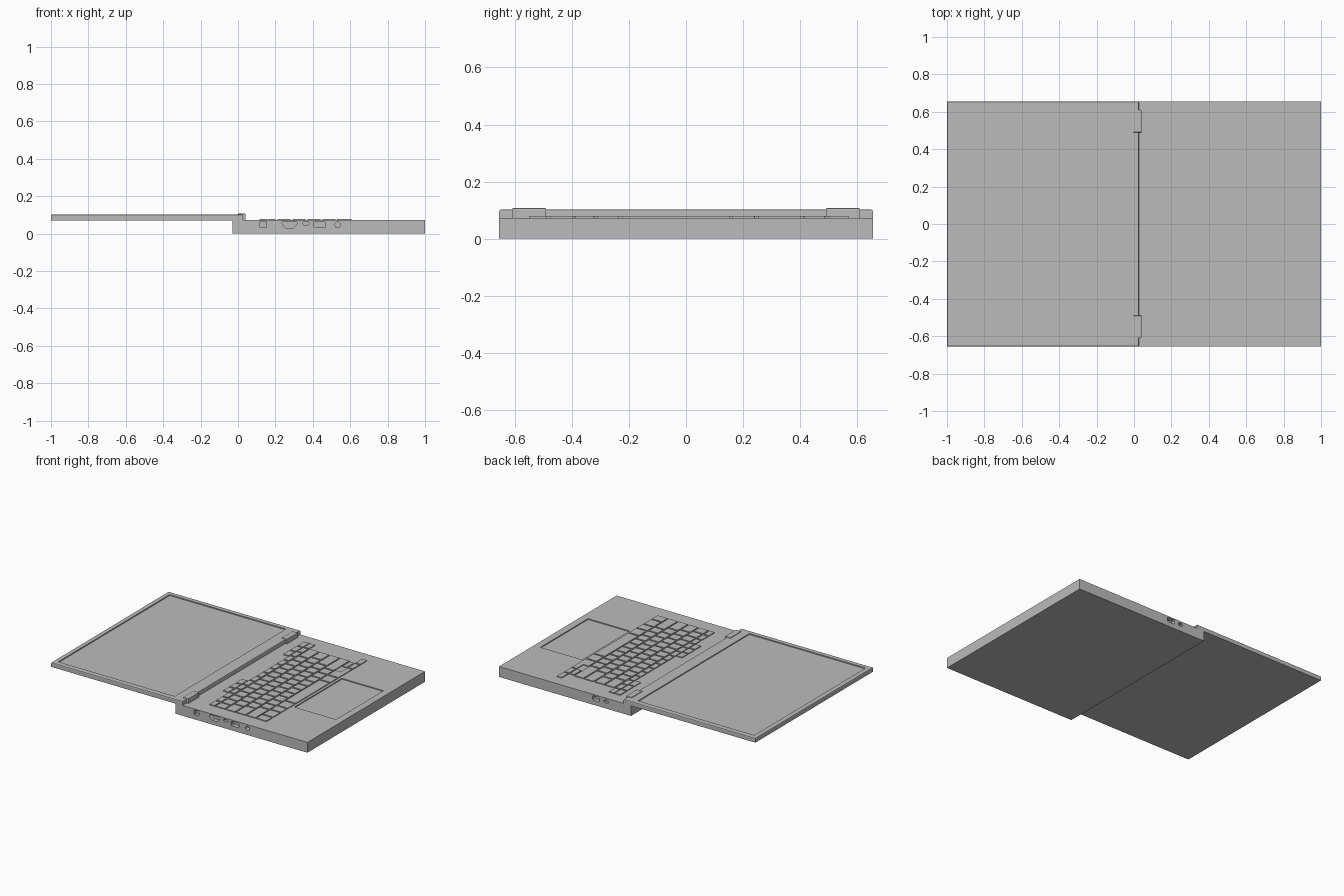
import bpy, bmesh, math

cube = bpy.data.objects.get("Cube")
if cube:
    bpy.data.objects.remove(cube, do_unlink=True)

grey = bpy.data.materials.new("plain_grey")
grey.use_nodes = True
colour = (0.5, 0.5, 0.5, 1)
grey.diffuse_color = colour
grey.node_tree.nodes["Principled BSDF"].inputs["Base Color"].default_value = colour

HALF_Y = 0.655
DECK = 0.073
LID_TOP = 0.102


def finish(bm, name):
    bmesh.ops.recalc_face_normals(bm, faces=bm.faces)
    mesh = bpy.data.meshes.new(name)
    bm.to_mesh(mesh)
    bm.free()
    obj = bpy.data.objects.new(name, mesh)
    bpy.context.collection.objects.link(obj)
    mesh.materials.append(grey)
    return obj


def add_box(bm, x, y, z):
    """Add a box given as low and high limits on each axis."""
    verts = bmesh.ops.create_cube(bm, size=1)["verts"]
    for v in verts:
        v.co = [lo + (c + 0.5) * (hi - lo) for c, (lo, hi) in zip(v.co, (x, y, z))]
    return verts


def box(name, x, y, z):
    bm = bmesh.new()
    add_box(bm, x, y, z)
    return finish(bm, name)


def prism(name, outline, y0, y1):
    """Extrude an x-z outline along y."""
    bm = bmesh.new()
    face = bm.faces.new([bm.verts.new((x, y0, z)) for x, z in outline])
    moved = bmesh.ops.extrude_face_region(bm, geom=[face])["geom"]
    bmesh.ops.translate(bm, vec=(0, y1 - y0, 0),
                        verts=[v for v in moved if isinstance(v, bmesh.types.BMVert)])
    return finish(bm, name)


def clipped(x0, x1, z0, z1, c=0.006, slant=0.0):
    """Rectangle outline with clipped corners; slant narrows the lower edge."""
    return [(x0 + slant + c, z0), (x1 - slant - c, z0), (x1 - slant, z0 + c), (x1, z1 - c),
            (x1 - c, z1), (x0 + c, z1), (x0, z1 - c), (x0 + slant, z0 + c)]


def activate(obj):
    bpy.ops.object.select_all(action="DESELECT")
    obj.select_set(True)
    bpy.context.view_layer.objects.active = obj


def cut(obj, cutter):
    cutter.hide_render = True
    mod = obj.modifiers.new("cut", "BOOLEAN")
    mod.operation = "DIFFERENCE"
    mod.solver = "EXACT"
    mod.object = cutter
    activate(obj)
    bpy.ops.object.modifier_apply(modifier=mod.name)
    bpy.data.objects.remove(cutter, do_unlink=True)


# Base with a sunken touchpad
base = box("base", (-0.03, 1), (-HALF_Y, HALF_Y), (0, DECK))
cut(base, box("touchpad_cutter", (0.625, 0.95), (-0.265, 0.265), (DECK - 0.007, 0.2)))

# Ports sunk into both side walls
circle = [(0.533 + 0.015 * math.cos(i * math.tau / 16),
           0.047 + 0.015 * math.sin(i * math.tau / 16)) for i in range(16)]
near_ports = [
    clipped(0.115, 0.153, 0.032, 0.066, 0.004),
    clipped(0.233, 0.318, 0.03, 0.066, 0.01, 0.012),
    clipped(0.345, 0.38, 0.047, 0.064, 0.005),
    clipped(0.404, 0.468, 0.032, 0.064),
    circle,
]
far_ports = [clipped(0.215, 0.272, 0.032, 0.064), clipped(0.148, 0.18, 0.038, 0.06)]
for side, outlines in ((-1, near_ports), (1, far_ports)):
    for outline in outlines:
        cut(base, prism("port_cutter", outline, side * (HALF_Y - 0.03), side * (HALF_Y + 0.05)))

# Lid lying flat, with softened upper edges and a sunken screen
bm = bmesh.new()
add_box(bm, (-1, 0.027), (-HALF_Y, HALF_Y), (DECK - 0.002, LID_TOP))
rim = [e for e in bm.edges if all(v.co.z > DECK + 0.01 for v in e.verts)]
bmesh.ops.bevel(bm, geom=rim, offset=0.006, segments=2, affect="EDGES", profile=0.5)
lid = finish(bm, "lid")
cut(lid, box("screen_cutter", (-0.967, -0.06), (-0.62, 0.62), (LID_TOP - 0.007, 0.2)))

# Two hinges, mirrored
for name, side in (("left_hinge", 1), ("right_hinge", -1)):
    bm = bmesh.new()
    add_box(bm, (-0.003, 0.04), sorted((side * 0.49, side * 0.61)), (DECK - 0.003, 0.107))
    top = [e for e in bm.edges if all(v.co.z > 0.1 for v in e.verts)]
    bmesh.ops.bevel(bm, geom=top, offset=0.004, segments=2, affect="EDGES", profile=0.5)
    finish(bm, name)

# Keyboard: each row is x limits, y limits and relative key widths
LEFT, RIGHT, GAP = -0.55, 0.57, 0.011
rows = [
    ((0.115, 0.157), (-0.33, -0.12), [1] * 3),
    ((0.115, 0.157), (0.34, RIGHT), [1] * 3),
    ((0.163, 0.201), (LEFT, RIGHT), [1] * 15),
    ((0.211, 0.281), (LEFT, 0.5), [1] * 13 + [1.8]),
    ((0.291, 0.361), (LEFT, 0.5), [1.4] + [1] * 12 + [1.4]),
    ((0.371, 0.441), (LEFT, 0.5), [1.7] + [1] * 11 + [2.1]),
    ((0.451, 0.52), (LEFT, 0.5), [2.2] + [1] * 10 + [2.6]),
    ((0.529, 0.607), (LEFT, 0.33), [1, 1.2, 1, 1.2, 5.2, 1.2, 1.2]),
    ((0.529, 0.563), (0.41, 0.49), [1]),
    ((0.57, 0.607), (0.33, RIGHT), [1] * 3),
]
bm = bmesh.new()
for x, (start, end), widths in rows:
    unit = (end - start + GAP) / sum(widths)
    y = start
    for width in widths:
        add_box(bm, x, (y, y + width * unit - GAP), (DECK - 0.004, DECK + 0.006))
        y += width * unit
finish(bm, "keyboard_keys")
